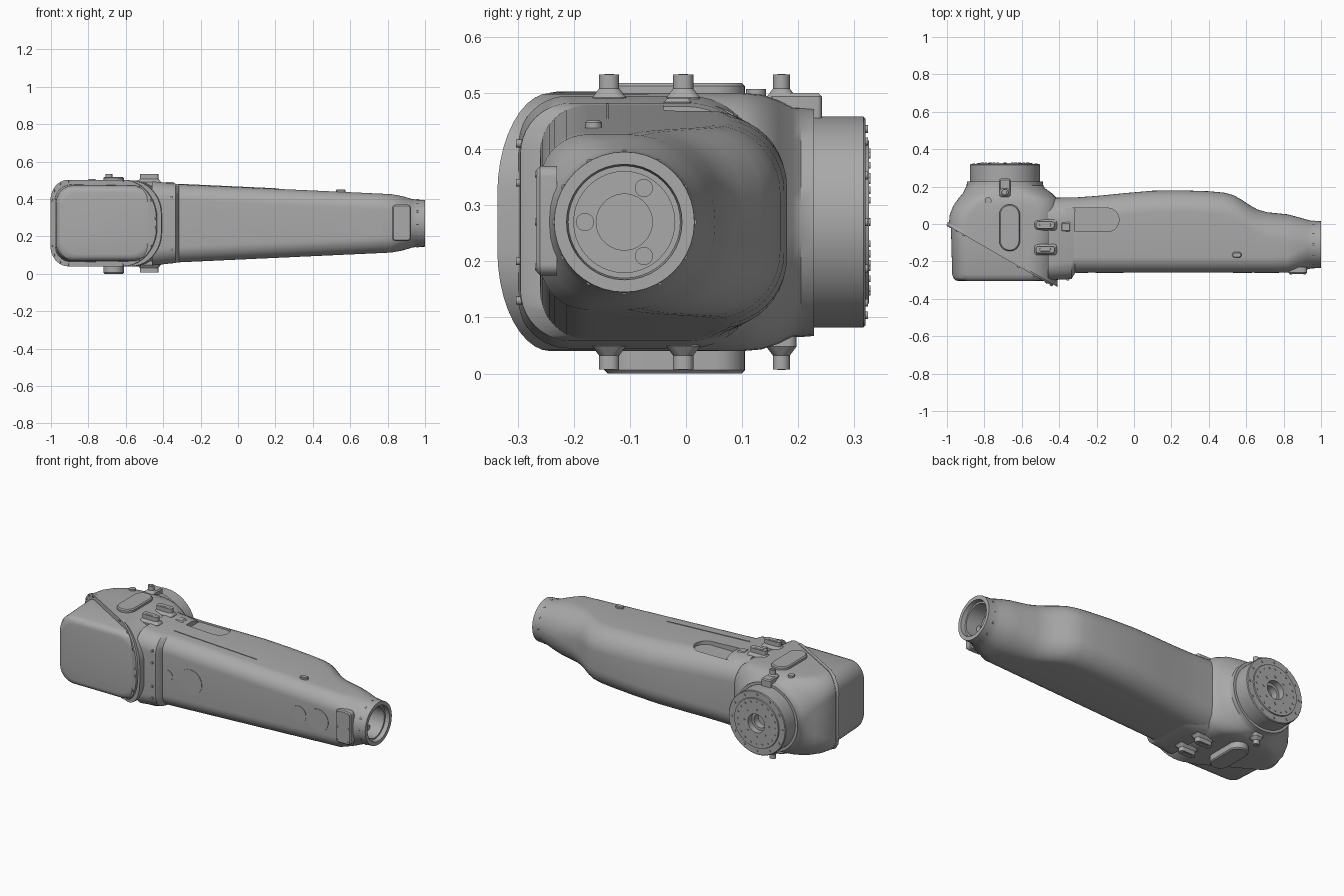
import bpy, bmesh, math
from mathutils import Vector, Matrix

if "Cube" in bpy.data.objects:
    bpy.data.objects.remove(bpy.data.objects["Cube"])

MID = 0.27           # height of the arm axis
GREY = (0.40, 0.40, 0.40, 1)
mat = bpy.data.materials.new("cast_grey")
mat.use_nodes = True
mat.diffuse_color = GREY
mat.node_tree.nodes["Principled BSDF"].inputs["Base Color"].default_value = GREY
parts = []


def outline(a0, a1, b0, b1, r_low, r_high, seg=10):
    """Rounded rectangle whose low and high ends have their own corner radius."""
    pts = []
    for k, (a, b, r) in enumerate([(a1, b1, r_high), (a0, b1, r_low),
                                   (a0, b0, r_low), (a1, b0, r_high)]):
        r = min(r, (a1 - a0) / 2, (b1 - b0) / 2)
        ca = a - r if a == a1 else a + r
        cb = b - r if b == b1 else b + r
        for i in range(seg + 1):
            t = (k + i / seg) * math.pi / 2
            pts.append((ca + r * math.cos(t), cb + r * math.sin(t)))
    return pts


def loft(name, axis, sections, cut=None):
    """Skin a stack of rounded sections; cut = (point, normal) trims the normal side."""
    place = {"x": lambda p, a, b: (p, a, b), "y": lambda p, a, b: (a, p, b),
             "z": lambda p, a, b: (a, b, p)}[axis]
    bm = bmesh.new()
    rings = [[bm.verts.new(place(s[0], a, b)) for a, b in outline(*s[1:])] for s in sections]
    for low, high in zip(rings, rings[1:]):
        for i in range(len(low)):
            j = (i + 1) % len(low)
            bm.faces.new((low[i], low[j], high[j], high[i]))
    bm.faces.new(rings[0])
    bm.faces.new(rings[-1])
    bmesh.ops.remove_doubles(bm, verts=bm.verts, dist=1e-5)
    if cut:
        geom = bm.verts[:] + bm.edges[:] + bm.faces[:]
        res = bmesh.ops.bisect_plane(bm, geom=geom, plane_co=cut[0], plane_no=cut[1],
                                     clear_outer=True)
        edges = [e for e in res["geom_cut"] if isinstance(e, bmesh.types.BMEdge)]
        bmesh.ops.contextual_create(bm, geom=edges)
    bmesh.ops.recalc_face_normals(bm, faces=bm.faces)
    mesh = bpy.data.meshes.new(name)
    bm.to_mesh(mesh)
    bm.free()
    mesh.materials.append(mat)
    ob = bpy.data.objects.new(name, mesh)
    bpy.context.collection.objects.link(ob)
    parts.append(ob)
    return ob


def circle(pos, a, b, r):
    return (pos, a - r, a + r, b - r, b + r, r, r)


def disc(name, axis, p0, p1, a, b, r):
    return loft(name, axis, [circle(p0, a, b, r), circle(p1, a, b, r)])


def slab(name, axis, p0, p1, a0, a1, b0, b1, r, edge=0.006):
    """Rounded plate with a small chamfer on the p1 side."""
    soft = p1 - math.copysign(edge, p1 - p0)
    return loft(name, axis, [(p0, a0, a1, b0, b1, r, r), (soft, a0, a1, b0, b1, r, r),
                (p1, a0 + edge, a1 - edge, b0 + edge, b1 - edge, r - edge, r - edge)])


# Long arm shell, neck and hollow wrist socket in one skin
def half(x):
    return 0.21 - 0.046 * (x + 0.35)


spine = [(-0.44, 0.14, 0.12), (-0.3, 0.143, 0.12), (-0.2, 0.15, 0.12), (-0.05, 0.165, 0.12),
         (0.1, 0.178, 0.12), (0.25, 0.18, 0.12), (0.4, 0.175, 0.12), (0.48, 0.168, 0.12),
         (0.53, 0.155, 0.12), (0.57, 0.133, 0.12), (0.62, 0.1, 0.125), (0.66, 0.078, 0.13),
         (0.71, 0.063, 0.14), (0.82, 0.052, 0.155)]
arm = [(x, -0.26, y, MID - half(x), MID + half(x), 0.085, r) for x, y, r in spine]
arm += [(0.88, -0.252, 0.036, 0.125, 0.415, 0.11, 0.145),
        (0.93, -0.242, 0.022, 0.14, 0.4, 0.125, 0.13)]
arm += [circle(x, -0.11, MID, r) for x, r in
        [(0.95, 0.127), (1.0, 0.125), (1.0, 0.103), (0.975, 0.1), (0.975, 0.09),
         (0.88, 0.09), (0.88, 0.05), (0.78, 0.05)]]
shell = loft("arm_shell", "x", arm)

# Flat pocket cut into the top of the arm
cutter = loft("pocket_cutter", "z", [(z, -0.37, -0.08, -0.04, 0.085, 0.005, 0.0625)
                                     for z in (0.448, 0.6)])
parts.remove(cutter)
cutter.hide_render = True
mod = shell.modifiers.new("pocket", "BOOLEAN")
mod.operation, mod.solver, mod.object = "DIFFERENCE", "EXACT", cutter
bpy.context.view_layer.objects.active = shell
bpy.ops.object.modifier_apply(modifier="pocket")
bpy.data.objects.remove(cutter)

# Joint collar between arm and elbow
loft("joint_collar", "x", [(-0.46, -0.3, 0.135, 0.045, 0.495, 0.09, 0.13),
                           (-0.335, -0.295, 0.135, 0.058, 0.482, 0.09, 0.13),
                           (-0.315, -0.262, 0.13, 0.064, 0.476, 0.085, 0.13)])

# Elbow housing behind the slanted parting plane
plane_co = Vector((-0.715, -0.16, MID))
slant = Matrix.Rotation(math.radians(-30), 4, "Z")
front = slant @ Vector((0, -1, 0))
body = [(-0.34, -0.99, -0.41, 0.04, 0.5, 0.1, 0.18), (-0.16, -0.99, -0.4, 0.04, 0.5, 0.1, 0.16),
        (0.0, -0.99, -0.4, 0.04, 0.5, 0.1, 0.12), (0.05, -0.985, -0.4, 0.04, 0.5, 0.11, 0.12),
        (0.1, -0.965, -0.4, 0.04, 0.5, 0.13, 0.13), (0.135, -0.94, -0.41, 0.043, 0.497, 0.15, 0.15),
        (0.165, -0.915, -0.44, 0.053, 0.487, 0.17, 0.17),
        (0.19, -0.902, -0.475, 0.066, 0.474, 0.19, 0.19), circle(0.205, -0.69, MID, 0.205),
        circle(0.228, -0.69, MID, 0.203)]
loft("elbow_housing", "y", body, (plane_co, front))

# Box shaped front cover
cover = [(y, -0.972 + d, -0.43 - d, 0.068 + d, 0.472 - d, 0.09, 0.13) for y, d in
         [(-0.305, 0.035), (-0.302, 0.02), (-0.292, 0.008), (-0.27, 0.0), (0.03, -0.008)]]
loft("front_cover", "y", cover, (plane_co, -front))

# Slanted parting lip with bolt heads
placed = Matrix.Translation((plane_co.x, plane_co.y, 0)) @ slant
lip_shape = (-0.327, 0.327, 0.04, 0.503, 0.11, 0.21)
lip = loft("parting_lip", "y", [(y, *lip_shape) for y in (-0.009, 0.009)])
lip.matrix_world = placed
for a, b in outline(-0.318, 0.318, 0.049, 0.494, 0.1, 0.2, 3):
    disc("lip_bolt", "y", -0.014, 0, a, b, 0.006).matrix_world = placed

# Rear output flange with bolt circles
loft("output_flange", "y", [circle(y, -0.69, MID, r) for y, r in
     [(0.2, 0.188), (0.316, 0.188), (0.32, 0.184), (0.32, 0.147), (0.326, 0.145),
      (0.326, 0.055), (0.29, 0.055), (0.29, 0.04), (0.25, 0.04)]])
for count, radius, size, y in ((20, 0.125, 0.006, 0.329), (12, 0.166, 0.007, 0.324),
                               (8, 0.08, 0.007, 0.329)):
    for i in range(count):
        t = math.tau * i / count
        disc("flange_bolt", "y", 0.3, y, -0.69 + radius * math.cos(t),
             MID + radius * math.sin(t), size)

# Inspection plates and lifting lugs, above and below
for side, plate_z, lug_z in ((1, 0.518, 0.533), (-1, 0.0, 0.007)):
    root = MID + side * 0.2
    slab("inspection_plate", "z", root, plate_z, -0.72, -0.61, -0.145, 0.105, 0.054)
    for x, y in ((-0.665, -0.125), (-0.665, 0.085), (-0.705, -0.02), (-0.625, -0.02)):
        disc("plate_bolt", "z", root, plate_z, x, y, 0.006)
    for x, y, hx, hy in ((-0.475, -0.005, 0.05, 0.018), (-0.475, -0.137, 0.05, 0.018),
                         (-0.69, 0.17, 0.018, 0.015)):
        foot = MID + side * 0.222
        loft("lug", "z", [(z, x - hx - d, x + hx + d, y - hy - d, y + hy + d, 0.015, 0.015)
             for z, d in ((root, 0.012), (foot, 0.012), (foot + side * 0.016, 0.0),
                          (lug_z, 0.0))])
        slab("lug_pad", "z", lug_z - side * 0.01, lug_z + side * 0.001, x - hx * 0.6,
             x + hx * 0.6, y - hy * 0.5, y + hy * 0.5, 0.007, 0.001)
slab("flange_stop", "z", 0.44, 0.5, -0.72, -0.66, 0.15, 0.242, 0.008)
slab("cable_clip", "z", 0.43, 0.49, -0.39, -0.34, -0.04, 0.01, 0.008)

# Plug on the sloping housing shoulder
disc("shoulder_plug", "z", 0.46, 0.507, -0.78, 0.125, 0.018)

# Flush round covers and end plate on the arm front
for x, r in ((-0.13, 0.075), (-0.28, 0.033), (0.58, 0.05), (0.71, 0.066)):
    disc("round_cover", "y", -0.25, -0.2625, x, MID, r)
slab("end_plate", "y", -0.23, -0.266, 0.825, 0.925, 0.175, 0.37, 0.02)
for x in (0.838, 0.912):
    for z in (0.19, 0.27, 0.355):
        disc("end_plate_bolt", "y", -0.25, -0.269, x, z, 0.006)
for z in (0.13, 0.2, 0.34, 0.41):
    disc("collar_bolt", "y", -0.28, -0.303, -0.355, z, 0.007)

# Oval cap and seam rib on the arm top
slab("oval_cap", "z", 0.42, 0.451, 0.525, 0.575, -0.18, -0.15, 0.015, 0.004)
rib = [(x, -0.142, -0.138, MID + half(x) - 0.01, MID + half(x) + 0.003, 0.001, 0.001)
       for x in (-0.32, 0.22)]
loft("seam_rib", "x", rib)

# Bosses inside the wrist socket and screws round the neck
for i in range(3):
    t = math.tau * i / 3 + math.pi
    disc("socket_boss", "x", 0.87, 0.91, -0.11 + 0.07 * math.cos(t), MID + 0.07 * math.sin(t), 0.016)
for i in range(12):
    t = math.tau * i / 12
    disc("neck_screw", "x", 0.955, 0.965, -0.11 + 0.123 * math.cos(t),
         MID + 0.123 * math.sin(t), 0.006)

# Smooth shading with crisp edges
bpy.ops.object.select_all(action="DESELECT")
for ob in parts:
    ob.select_set(True)
bpy.context.view_layer.objects.active = shell
bpy.ops.object.shade_smooth_by_angle(angle=math.radians(32))
